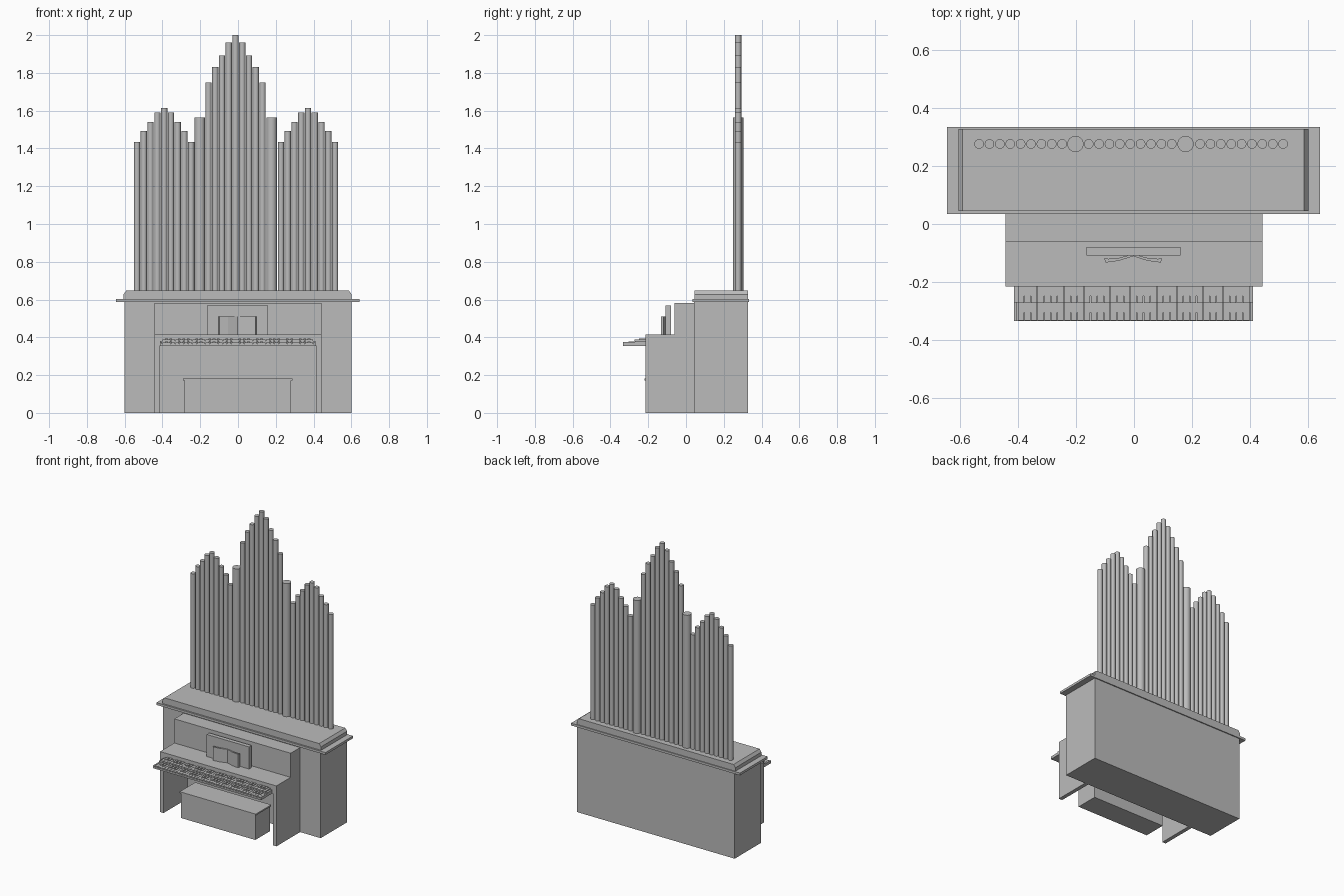
import bpy, bmesh

if "Cube" in bpy.data.objects:
    bpy.data.objects.remove(bpy.data.objects["Cube"], do_unlink=True)

grey = bpy.data.materials.new("plain_grey")
grey.use_nodes = True
grey.diffuse_color = (0.5, 0.5, 0.5, 1)
grey.node_tree.nodes["Principled BSDF"].inputs["Base Color"].default_value = (0.5, 0.5, 0.5, 1)


def finish(name, bm):
    bmesh.ops.recalc_face_normals(bm, faces=bm.faces)
    mesh = bpy.data.meshes.new(name)
    bm.to_mesh(mesh)
    bm.free()
    mesh.materials.append(grey)
    obj = bpy.data.objects.new(name, mesh)
    bpy.context.collection.objects.link(obj)
    return obj


def add_box(bm, xs, ys, zs):
    verts = bmesh.ops.create_cube(bm, size=1)["verts"]
    for v in verts:
        v.co = [r[0] if c < 0 else r[1] for c, r in zip(v.co, (xs, ys, zs))]


def box(name, xs, ys, zs):
    bm = bmesh.new()
    add_box(bm, xs, ys, zs)
    return finish(name, bm)


def prism(name, points, to_3d, shift):
    """Extrude a closed profile along the shift vector."""
    bm = bmesh.new()
    face = bm.faces.new([bm.verts.new(to_3d(p)) for p in points])
    new = bmesh.ops.extrude_face_region(bm, geom=[face])["geom"]
    bmesh.ops.translate(bm, vec=shift, verts=[g for g in new if isinstance(g, bmesh.types.BMVert)])
    return finish(name, bm)


# Cabinet, cornice and bevelled pipe chest
box("cabinet", (-0.6, 0.6), (0.043, 0.327), (0, 0.588))
box("cornice", (-0.645, 0.642), (0.034, 0.334), (0.588, 0.604))
chest = [(-0.606, 0.604), (0.601, 0.604), (0.601, 0.628), (0.587, 0.647), (-0.592, 0.647), (-0.606, 0.628)]
prism("pipe_chest", chest, lambda p: (p[0], 0.045, p[1]), (0, 0.283, 0))

# Console with open knee space
box("console_back", (-0.443, 0.443), (-0.06, 0.043), (0.355, 0.582))
box("console_desk", (-0.443, 0.443), (-0.215, -0.06), (0.355, 0.416))
for side, a, b in (("right", -0.443, -0.416), ("left", 0.416, 0.443)):
    box("knee_panel_" + side, (a, b), (-0.215, 0.043), (0, 0.355))

# Two stepped keyboards
box("lower_keybed", (-0.413, 0.41), (-0.334, -0.21), (0.355, 0.366))
box("upper_keybed", (-0.413, 0.41), (-0.27, -0.21), (0.366, 0.381))
KEYS = 35
pitch = 0.8 / KEYS
for name, front, back, z in (("lower", -0.332, -0.27, 0.366), ("upper", -0.272, -0.213, 0.381)):
    whites, blacks = bmesh.new(), bmesh.new()
    for i in range(KEYS):
        x = -0.4015 + i * pitch
        add_box(whites, (x + 0.001, x + pitch - 0.001), (front, back), (z, z + 0.007))
        if i % 7 not in (2, 6):
            add_box(blacks, (x + pitch * 0.7, x + pitch * 1.3), (back - 0.035, back), (z + 0.004, z + 0.012))
    finish(name + "_white_keys", whites)
    finish(name + "_black_keys", blacks)
for side, a, b in (("right", -0.413, -0.403), ("left", 0.4, 0.41)):
    box("key_cheek_" + side, (a, b), (-0.334, -0.27), (0.366, 0.374))

# Music stand and open book
box("music_stand", (-0.163, 0.16), (-0.108, -0.08), (0.416, 0.568))
half = [(0.015, -0.116), (0.05, -0.127), (0.08, -0.131), (0.095, -0.133), (0.1, -0.119), (0.085, -0.12),
        (0.05, -0.117), (0.02, -0.109)]
book = [(0, -0.111)] + half + [(0, -0.107)] + [(-x, y) for x, y in reversed(half)]
prism("open_book", book, lambda p: (p[0] - 0.003, p[1], 0.416), (0, 0, 0.093))

# Bench
box("bench_body", (-0.284, 0.281), (-0.213, -0.055), (0, 0.172))
box("bench_top", (-0.291, 0.288), (-0.219, -0.05), (0.172, 0.182))


# Pipes in three peaked groups with two wide pipes between them
def pipe(name, x, radius, top):
    bm = bmesh.new()
    bmesh.ops.create_cone(bm, cap_ends=True, segments=24, radius1=radius, radius2=radius, depth=top - 0.645)
    bmesh.ops.translate(bm, vec=(x, 0.276, (top + 0.645) / 2), verts=bm.verts)
    obj = finish(name, bm)
    bpy.context.view_layer.objects.active = obj
    obj.select_set(True)
    bpy.ops.object.shade_smooth_by_angle()
    obj.select_set(False)


side_tops = (1.615, 1.59, 1.54, 1.493, 1.435)
centre_tops = (2.0, 1.96, 1.893, 1.832, 1.748)
for group, centre, tops in (("right", -0.391, side_tops), ("centre", -0.013, centre_tops), ("left", 0.371, side_tops)):
    for i in range(-4, 5):
        pipe(f"{group}_pipe_{i + 5}", centre + i * 0.0358, 0.0165, tops[abs(i)])
for side, x in (("right", -0.202), ("left", 0.178)):
    pipe("wide_pipe_" + side, x, 0.028, 1.563)
